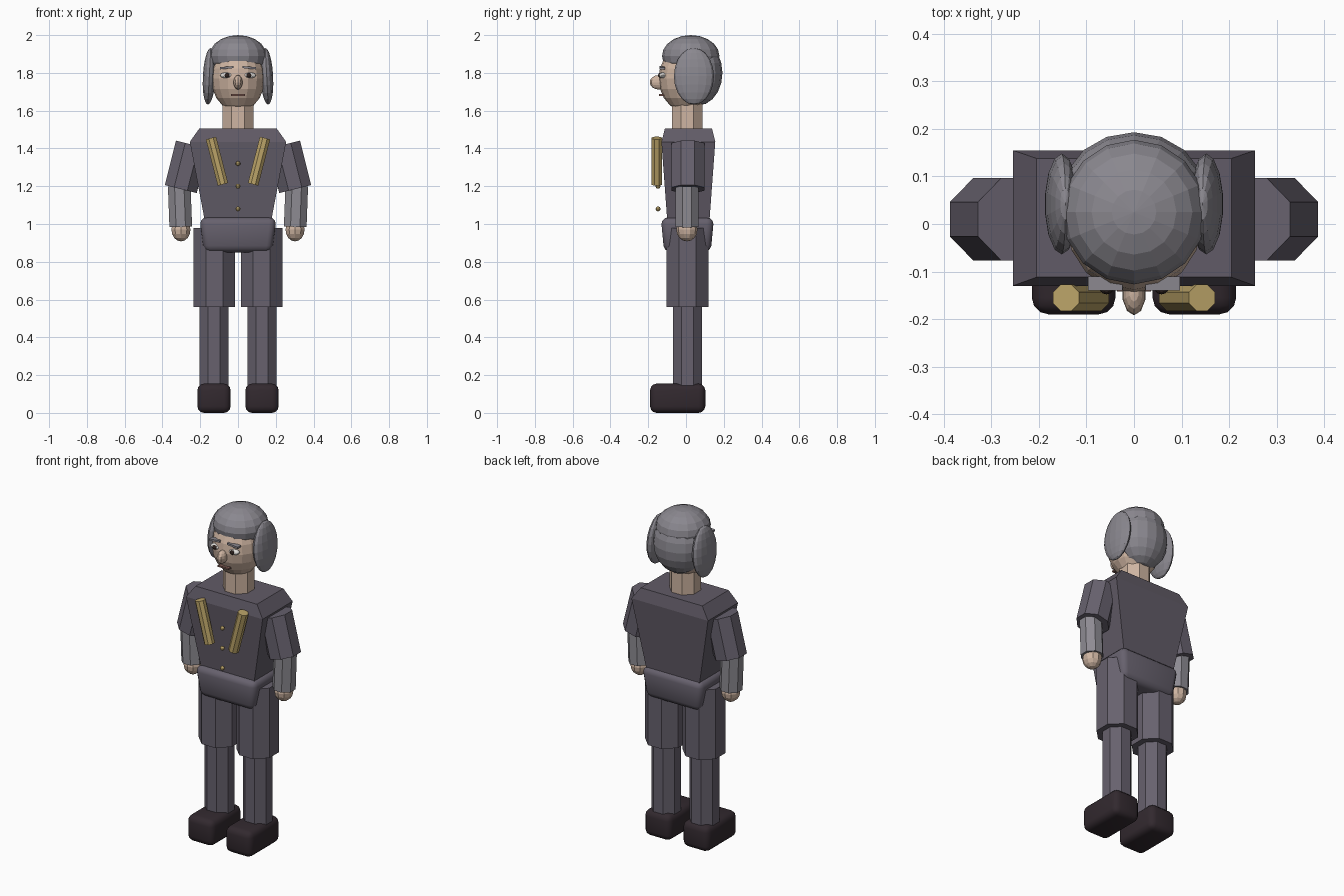
import bpy, bmesh, math
from mathutils import Matrix, Vector

if "Cube" in bpy.data.objects:
    bpy.data.objects.remove(bpy.data.objects["Cube"])


def material(name, r, g, b):
    m = bpy.data.materials.new(name)
    m.diffuse_color = (r, g, b, 1)
    m.use_nodes = True
    m.node_tree.nodes["Principled BSDF"].inputs["Base Color"].default_value = m.diffuse_color
    return m


CLOTH = material("plum grey cloth", 0.135, 0.12, 0.155)
COAT = material("dark plum coat", 0.12, 0.105, 0.135)
SLEEVE = material("light grey cuff", 0.27, 0.26, 0.29)
HAIR = material("grey hair", 0.255, 0.245, 0.275)
SKIN = material("skin", 0.62, 0.46, 0.36)
GOLD = material("gold", 0.50, 0.37, 0.14)
SHOE = material("black brown leather", 0.032, 0.022, 0.028)
WHITE = material("eye white", 0.75, 0.73, 0.70)
DARK = material("dark iris", 0.03, 0.018, 0.015)
LIP = material("lip brown", 0.22, 0.11, 0.09)


def finish(name, bm, mat):
    bmesh.ops.recalc_face_normals(bm, faces=bm.faces[:])
    me = bpy.data.meshes.new(name)
    bm.to_mesh(me)
    bm.free()
    me.materials.append(mat)
    ob = bpy.data.objects.new(name, me)
    bpy.context.collection.objects.link(ob)
    return ob


def tube(name, a, b, half, mat):
    """Eight-sided rod from a to b; half is the half width across flats."""
    a, b = Vector(a), Vector(b)
    d = b - a
    r = half / math.cos(math.pi / 8)
    turn = Vector((0, 0, 1)).rotation_difference(d).to_matrix().to_4x4()
    if d.z < 0:
        turn = Vector((0, 0, 1)).rotation_difference(-d).to_matrix().to_4x4()
    bm = bmesh.new()
    bmesh.ops.create_cone(bm, cap_ends=True, segments=8, radius1=r, radius2=r, depth=d.length,
                          matrix=Matrix.Translation((a + b) / 2) @ turn @ Matrix.Rotation(math.pi / 8, 4, 'Z'))
    return finish(name, bm, mat)


def ball(name, centre, radii, mat, seg=14, rings=9, tilt=0):
    bm = bmesh.new()
    bmesh.ops.create_uvsphere(bm, u_segments=seg, v_segments=rings, radius=1,
                              matrix=Matrix.Translation(centre) @ Matrix.Rotation(tilt, 4, 'Y')
                              @ Matrix.Diagonal((*radii, 1)))
    return finish(name, bm, mat)


def box(name, lo, hi, mat, tilt=0, bevel=0):
    lo, hi = Vector(lo), Vector(hi)
    bm = bmesh.new()
    bmesh.ops.create_cube(bm, size=1, matrix=Matrix.Translation((lo + hi) / 2)
                          @ Matrix.Rotation(tilt, 4, 'Y') @ Matrix.Diagonal((*(hi - lo), 1)))
    ob = finish(name, bm, mat)
    if bevel:
        mod = ob.modifiers.new("round", 'BEVEL')
        mod.width, mod.segments = bevel, 3
        bpy.ops.object.select_all(action='DESELECT')
        ob.select_set(True)
        bpy.context.view_layer.objects.active = ob
        bpy.ops.object.modifier_apply(modifier=mod.name)
        bpy.ops.object.shade_smooth_by_angle(angle=math.radians(40))
    return ob


def loft(name, rows, mat):
    """Stack of rectangles: z, half width, front y, back y."""
    bm = bmesh.new()
    loops = [[bm.verts.new(p) for p in ((-w, f, z), (w, f, z), (w, k, z), (-w, k, z))]
             for z, w, f, k in rows]
    bm.faces.new(loops[0])
    bm.faces.new(loops[-1])
    for p, q in zip(loops, loops[1:]):
        for i in range(4):
            j = (i + 1) % 4
            bm.faces.new((p[i], p[j], q[j], q[i]))
    return finish(name, bm, mat)


# Body
loft("torso", [(0.96, 0.165, -0.095, 0.12), (1.435, 0.255, -0.13, 0.155),
               (1.505, 0.205, -0.112, 0.138)], COAT)
pelvis = box("pelvis", (-0.2, -0.13, 0.85), (0.2, 0.145, 1.035), CLOTH, bevel=0.035)
for v in pelvis.data.vertices:  # narrower towards the bottom
    k = 1 - 0.13 * max(0, (0.94 - v.co.z) / 0.09)
    v.co.x *= k
    v.co.y = 0.008 + (v.co.y - 0.008) * k
tube("neck", (0, 0.007, 1.48), (0, 0.007, 1.68), 0.081, SKIN)

# Head and hair
ball("head", (0, 0, 1.77), (0.142, 0.145, 0.175), SKIN, 16, 10)
ball("hair_cap", (0, 0.025, 1.89), (0.152, 0.152, 0.11), HAIR, 16, 10)
ball("hair_back", (0, 0.065, 1.80), (0.15, 0.128, 0.172), HAIR, 16, 10)
ball("nose", (0, -0.145, 1.75), (0.025, 0.047, 0.038), SKIN, 10, 8)
box("mouth", (-0.036, -0.142, 1.678), (0.036, -0.11, 1.687), LIP)

# Coat buttons
for i in range(3):
    ball(f"button_{i + 1}", (0, -0.148, 1.08 + 0.12 * i), (0.013,) * 3, GOLD, 8, 6)

# Mirrored parts
for s, side in ((-1, "right"), (1, "left")):
    ball(f"{side}_side_hair", (s * 0.152, 0.042, 1.782), (0.035, 0.106, 0.15), HAIR, 14, 10,
         tilt=-s * math.radians(3))
    ball(f"{side}_eye", (s * 0.06, -0.122, 1.787), (0.035, 0.02, 0.016), WHITE, 12, 8)
    ball(f"{side}_iris", (s * 0.058, -0.138, 1.787), (0.014, 0.01, 0.013), DARK, 10, 6)
    box(f"{side}_eyebrow", (s * 0.06 - 0.036, -0.14, 1.822), (s * 0.06 + 0.036, -0.11, 1.833),
        HAIR, tilt=s * math.radians(5))
    tube(f"{side}_chest_braid", (s * 0.08, -0.155, 1.21), (s * 0.143, -0.155, 1.455), 0.028, GOLD)
    tube(f"{side}_upper_arm", (s * 0.303, 0.01, 1.185), (s * 0.244, 0.01, 1.42), 0.087, CLOTH)
    tube(f"{side}_forearm", (s * 0.303, 0.005, 0.985), (s * 0.311, 0.005, 1.2), 0.06, SLEEVE)
    ball(f"{side}_hand", (s * 0.302, 0.005, 0.97), (0.053, 0.056, 0.062), SKIN, 10, 8)
    tube(f"{side}_thigh", (s * 0.125, 0.008, 0.56), (s * 0.125, 0.008, 0.98), 0.11, CLOTH)
    tube(f"{side}_shin", (s * 0.127, 0.007, 0.13), (s * 0.127, 0.007, 0.6), 0.077, CLOTH)
    box(f"{side}_shoe", (s * 0.127 - 0.088, -0.19, 0), (s * 0.127 + 0.088, 0.102, 0.155), SHOE, bevel=0.035)
